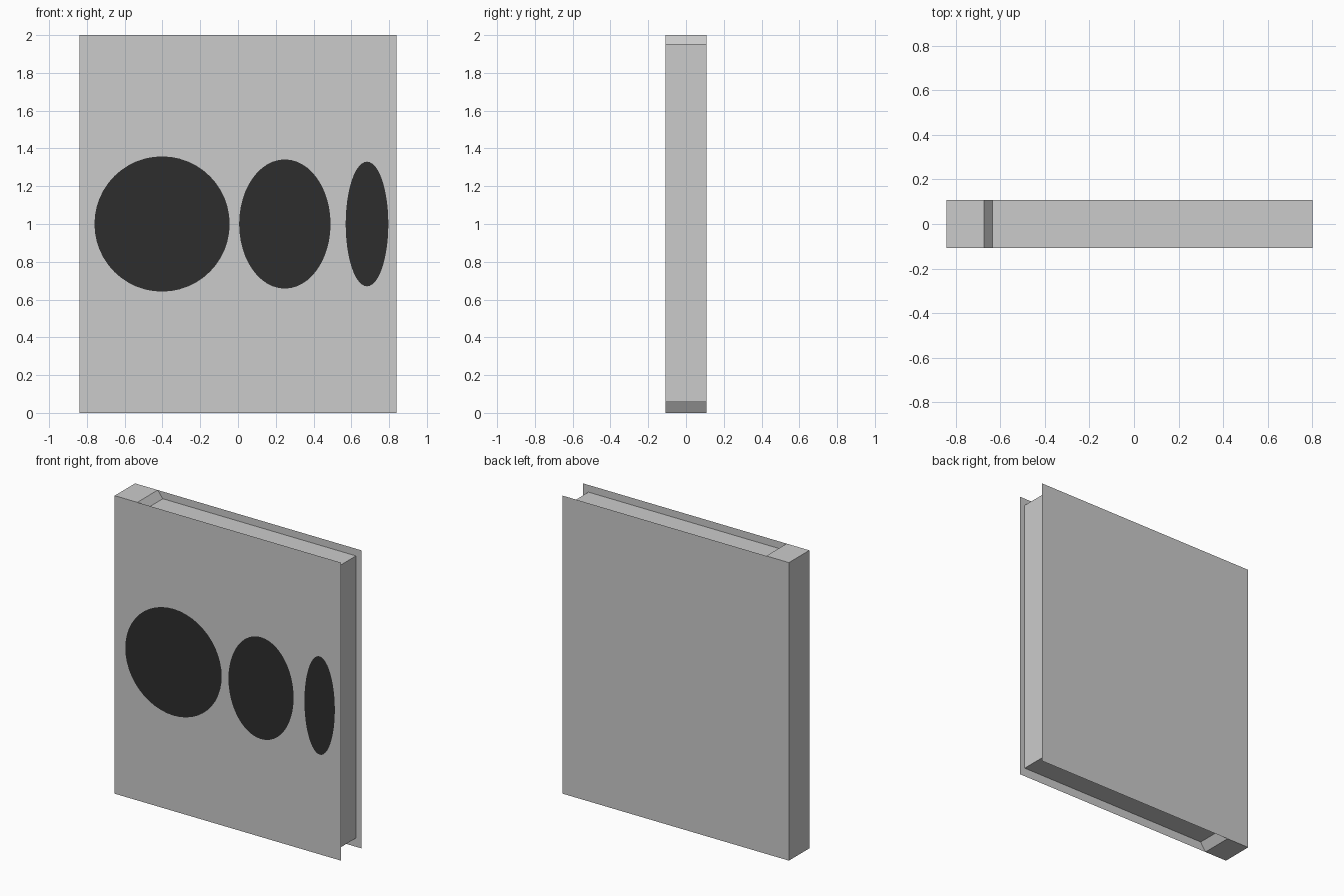
import bpy
from math import cos, sin, tau

if "Cube" in bpy.data.objects:
    bpy.data.objects.remove(bpy.data.objects["Cube"])

HALF_T = 0.108   # half thickness of the book
HALF_W = 0.84    # half width of the covers


def add_mesh(name, verts, faces):
    mesh = bpy.data.meshes.new(name)
    mesh.from_pydata(verts, [], faces)
    mesh.update()
    obj = bpy.data.objects.new(name, mesh)
    bpy.context.collection.objects.link(obj)
    return obj


def strip(name, profile, closed=False):
    """Sweep an x-z profile between the two covers."""
    n = len(profile)
    verts = [(x, y, z) for y in (-HALF_T, HALF_T) for x, z in profile]
    faces = []
    for i in range(n if closed else n - 1):
        j = (i + 1) % n
        faces.append((i, i + n, j + n, j))
    return add_mesh(name, verts, faces)


# Spine and recessed page block, with small slopes beside the spine
strip("spine_and_pages", [
    (-HALF_W, 0), (-0.672, 0), (-0.634, 0.058), (0.80, 0.058),
    (0.80, 1.952), (-0.634, 1.952), (-0.672, 2), (-HALF_W, 2)], closed=True)

# Paper-thin front and back covers
for name, y, order in (("front_cover", -HALF_T, (0, 1, 2, 3)),
                       ("back_cover", HALF_T, (3, 2, 1, 0))):
    corners = [(-HALF_W, y, 0), (HALF_W, y, 0), (HALF_W, y, 2), (-HALF_W, y, 2)]
    add_mesh(name, corners, [order])

# Dark oval spots on the front cover
dark = bpy.data.materials.new("dark_spot")
dark.diffuse_color = (0.027, 0.027, 0.027, 1)
dark.use_nodes = True
dark.node_tree.nodes["Principled BSDF"].inputs["Base Color"].default_value = dark.diffuse_color
SIDES = 48
for name, cx, rx, rz in (("large_spot", -0.402, 0.358, 0.358),
                         ("middle_spot", 0.248, 0.242, 0.342),
                         ("narrow_spot", 0.683, 0.113, 0.330)):
    ring = [(cx + rx * cos(tau * i / SIDES), -HALF_T - 0.002,
             1 + rz * sin(tau * i / SIDES)) for i in range(SIDES)]
    spot = add_mesh(name, ring, [tuple(range(SIDES))])
    spot.data.materials.append(dark)
